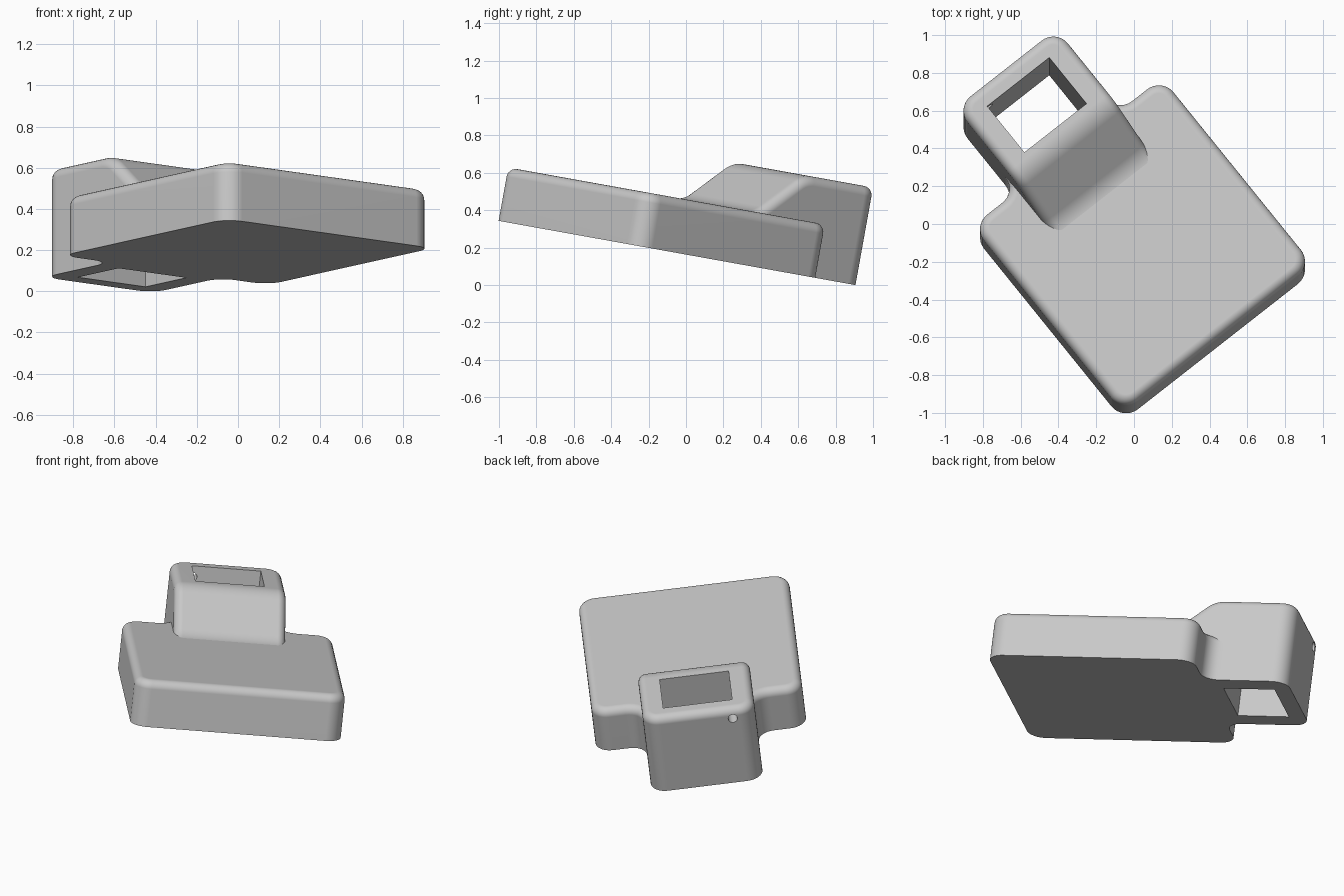
import bpy, bmesh, math
from mathutils import Matrix, Vector

if "Cube" in bpy.data.objects:
    bpy.data.objects.remove(bpy.data.objects["Cube"])

# Whole model is turned about z and tipped down toward the back
PLACE = (Matrix.Translation((0, 0, 0.163))
         @ Matrix.Rotation(math.radians(-10.2), 4, 'X')
         @ Matrix.Translation((0.045, -0.158, 0))
         @ Matrix.Rotation(math.radians(38.5), 4, 'Z'))

grey = bpy.data.materials.new("light_grey")
grey.use_nodes = True
grey.diffuse_color = (0.58, 0.58, 0.58, 1)
grey.node_tree.nodes["Principled BSDF"].inputs["Base Color"].default_value = grey.diffuse_color


def rounded(corners, steps=8):
    """Polygon with each (x, y, radius) corner replaced by a tangent arc."""
    out = []
    for i, (x, y, r) in enumerate(corners):
        p = Vector((x, y))
        a = (Vector(corners[i - 1][:2]) - p).normalized()
        b = (Vector(corners[(i + 1) % len(corners)][:2]) - p).normalized()
        if r == 0:
            arc = [p]
        else:
            half = a.angle(b) / 2
            centre = p + (a + b).normalized() * (r / math.sin(half))
            start = p + a * (r / math.tan(half)) - centre
            end = p + b * (r / math.tan(half)) - centre
            sweep = start.angle_signed(end)
            arc = [centre + Matrix.Rotation(-sweep * k / steps, 2) @ start
                   for k in range(steps + 1)]
        out += [q for q in arc if not out or (q - out[-1]).length > 1e-4]
    return out


def prism(points, to_3d, offset):
    """Extrude a polygon along the given offset."""
    bm = bmesh.new()
    face = bm.faces.new([bm.verts.new(to_3d(p)) for p in points])
    extruded = bmesh.ops.extrude_face_region(bm, geom=[face])["geom"]
    bmesh.ops.translate(bm, vec=offset,
                        verts=[g for g in extruded if isinstance(g, bmesh.types.BMVert)])
    bmesh.ops.recalc_face_normals(bm, faces=bm.faces)
    return bm


def bevel(bm, edges, size, steps):
    bmesh.ops.bevel(bm, geom=edges, offset=size, offset_type='OFFSET', segments=steps,
                    profile=0.5, affect='EDGES', clamp_overlap=False)
    bm.normal_update()


def top_edges(bm):
    """Edges between an upward face and a vertical wall."""
    bm.normal_update()
    found = []
    for e in bm.edges:
        low, high = sorted(f.normal.z for f in e.link_faces)
        if high > 0.3 and abs(low) < 0.1:
            found.append(e)
    return found


def add_object(name, bm):
    mesh = bpy.data.meshes.new(name)
    bm.to_mesh(mesh)
    bm.free()
    mesh.materials.append(grey)
    ob = bpy.data.objects.new(name, mesh)
    bpy.context.collection.objects.link(ob)
    ob.matrix_world = PLACE
    return ob


def cut(target, name, bm):
    """Subtract a solid from the target and discard the cutter."""
    cutter = add_object(name, bm)
    cutter.hide_render = True
    mod = target.modifiers.new(name, 'BOOLEAN')
    mod.operation, mod.solver, mod.object = 'DIFFERENCE', 'EXACT', cutter
    bpy.context.view_layer.objects.active = target
    bpy.ops.object.modifier_apply(modifier=name)
    bpy.data.objects.remove(cutter)


def finish(ob):
    bpy.ops.object.select_all(action='DESELECT')
    ob.select_set(True)
    bpy.context.view_layer.objects.active = ob
    bpy.ops.object.shade_smooth_by_angle(angle=math.radians(30))
    ob.modifiers.new("even_shading", 'WEIGHTED_NORMAL').keep_sharp = True


# Flat plate with rounded corners, flaring into the block at the back
HALF, BLOCK, FLARE = 0.641, 0.34, 0.098
right_half = [(HALF, -HALF, 0.1), (HALF, HALF, 0.1),
              (BLOCK, HALF, FLARE), (BLOCK, HALF + FLARE, 0)]
left_half = [(-x, y, r) for x, y, r in reversed(right_half)]
bm = prism(rounded(right_half + left_half), lambda p: (p.x, p.y, 0), (0, 0, 0.29))
bevel(bm, top_edges(bm), 0.05, 6)
plate = add_object("base_plate", bm)

# Tall block at the back, with a ramp blending down onto the plate
BACK = 1.16
side = [(0.15, 0.2, 0), (0.6, 0.2, 0), (0.6, 0, 0), (BACK, 0, 0),
        (BACK, 0.53, 0), (0.65, 0.53, 0.17), (0.36, 0.288, 0.17), (0.15, 0.288, 0)]
bm = prism(rounded(side), lambda p: (-BLOCK, p.x, p.y), (2 * BLOCK, 0, 0))
corners = [e for e in bm.edges
           if all(v.co.y > BACK - 0.001 for v in e.verts)
           and abs(e.verts[0].co.z - e.verts[1].co.z) > 0.1]
bevel(bm, corners, 0.1, 8)
rims = [e for e in top_edges(bm) if max(v.co.y for v in e.verts) > 0.16]
bevel(bm, rims, 0.05, 6)
block = add_object("slotted_block", bm)

# Rectangular slot straight through the block
slot = [Vector(p) for p in ((-0.21, 0.74), (0.21, 0.74), (0.21, 1.057), (-0.21, 1.057))]
cut(block, "slot_cutter", prism(slot, lambda p: (p.x, p.y, -0.2), (0, 0, 1)))

# Small round hole through the back wall
ring = [Vector((0.028 * math.cos(t), 0.028 * math.sin(t)))
        for t in (math.tau * k / 24 for k in range(24))]
cut(block, "hole_cutter", prism(ring, lambda p: (p.x - 0.2, 1.0, p.y + 0.46), (0, 0.3, 0)))

for part in (plate, block):
    finish(part)
